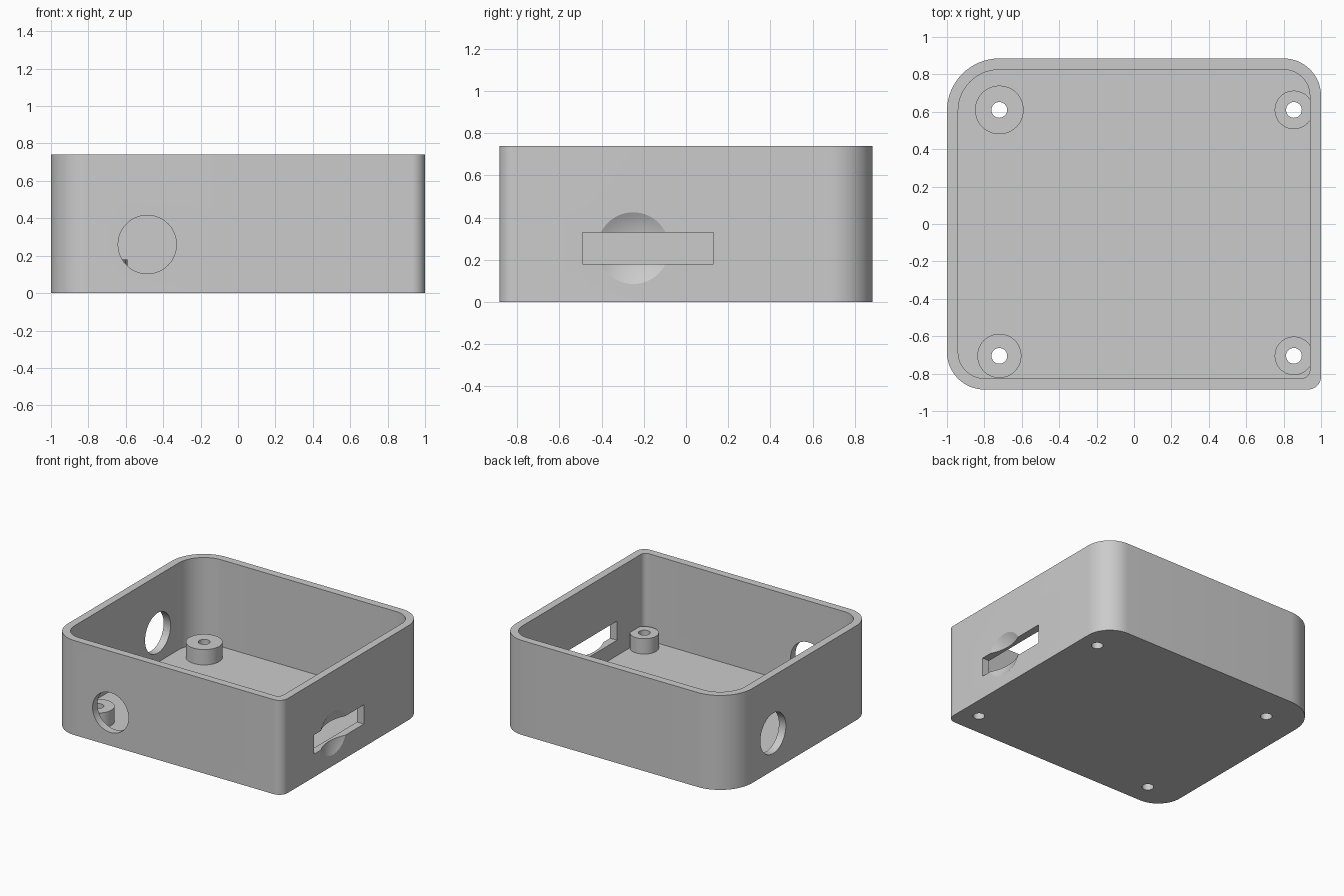
import bpy, bmesh, math
from mathutils import Matrix, Vector

default = bpy.data.objects.get("Cube")
if default:
    bpy.data.objects.remove(default, do_unlink=True)

HX, HY, HEIGHT = 1.0, 0.885, 0.74
WALL, FLOOR, POST_TOP = 0.06, 0.06, 0.18

grey = bpy.data.materials.new("light_grey")
grey.use_nodes = True
grey.diffuse_color = (0.6, 0.6, 0.6, 1)
grey.node_tree.nodes["Principled BSDF"].inputs["Base Color"].default_value = (0.6, 0.6, 0.6, 1)


def make(name, bm):
    bmesh.ops.recalc_face_normals(bm, faces=bm.faces[:])
    mesh = bpy.data.meshes.new(name)
    bm.to_mesh(mesh)
    bm.free()
    mesh.materials.append(grey)
    obj = bpy.data.objects.new(name, mesh)
    bpy.context.collection.objects.link(obj)
    return obj


def rounded_prism(name, hx, hy, radii, z0, z1, steps=16):
    """Rounded rectangle; radii run counter-clockwise from the +x +y corner."""
    bm = bmesh.new()
    verts = []
    for i, r in enumerate(radii):
        sx = 1 if i in (0, 3) else -1
        sy = 1 if i < 2 else -1
        for k in range(steps + 1):
            a = math.pi / 2 * (i + k / steps)
            verts.append(bm.verts.new((sx * (hx - r) + r * math.cos(a),
                                       sy * (hy - r) + r * math.sin(a), z0)))
    base = bm.faces.new(verts)
    top = bmesh.ops.extrude_face_region(bm, geom=[base])
    moved = [g for g in top["geom"] if isinstance(g, bmesh.types.BMVert)]
    bmesh.ops.translate(bm, verts=moved, vec=(0, 0, z1 - z0))
    return make(name, bm)


def cylinder(name, centre, radius, depth, axis="Z"):
    turn = {"Z": Matrix(), "X": Matrix.Rotation(math.pi / 2, 4, "Y"),
            "Y": Matrix.Rotation(math.pi / 2, 4, "X")}[axis]
    bm = bmesh.new()
    bmesh.ops.create_cone(bm, cap_ends=True, segments=48, radius1=radius, radius2=radius,
                          depth=depth, matrix=Matrix.Translation(centre) @ turn)
    return make(name, bm)


def combine(target, tool, operation):
    """Apply a boolean to the target and discard the tool."""
    mod = target.modifiers.new(operation, "BOOLEAN")
    mod.operation, mod.object, mod.solver = operation, tool, "EXACT"
    graph = bpy.context.evaluated_depsgraph_get()
    graph.update()
    result = bpy.data.meshes.new_from_object(target.evaluated_get(graph))
    target.modifiers.clear()
    target.data = result
    bpy.data.objects.remove(tool, do_unlink=True)


# Open-topped case with a different radius at each corner
radii = (0.2, 0.28, 0.2, 0.07)
case = rounded_prism("enclosure_case", HX, HY, radii, 0, HEIGHT)
inner = [max(r - WALL, 0.045) for r in radii]
combine(case, rounded_prism("cavity", HX - WALL, HY - WALL, inner, FLOOR, HEIGHT + 0.2), "DIFFERENCE")

# Standoffs with screw holes through the floor
posts = [(-0.72, 0.61, 0.13), (0.855, 0.61, 0.103),
         (-0.72, -0.705, 0.118), (0.855, -0.705, 0.103)]
for x, y, r in posts:
    z0 = FLOOR / 2
    combine(case, cylinder("post", (x, y, (z0 + POST_TOP) / 2), r, POST_TOP - z0), "UNION")
for x, y, r in posts:
    combine(case, cylinder("screw_hole", (x, y, 0.1), 0.042, 0.5), "DIFFERENCE")

# Round openings in the front and side walls
combine(case, cylinder("front_port", (-0.485, -HY, 0.26), 0.156, 0.2, "Y"), "DIFFERENCE")
combine(case, cylinder("side_port", (-HX, 0.35, 0.29), 0.158, 0.2, "X"), "DIFFERENCE")

# Shallow finger dish, then the rectangular slot through it
rim, depth = 0.17, 0.045
ball = (rim ** 2 + depth ** 2) / (2 * depth)
bm = bmesh.new()
bmesh.ops.create_uvsphere(bm, u_segments=96, v_segments=48, radius=ball,
                          matrix=Matrix.Translation((HX + ball - depth, -0.25, 0.255))
                          @ Matrix.Rotation(math.pi / 2, 4, "Y"))
combine(case, make("dish", bm), "DIFFERENCE")

bm = bmesh.new()
bmesh.ops.create_cube(bm, size=1, matrix=Matrix.Translation((HX, -0.18, 0.255))
                      @ Matrix.Diagonal((0.2, 0.62, 0.15, 1)))
combine(case, make("slot", bm), "DIFFERENCE")

# Smooth corners, sharp rims
bpy.ops.object.select_all(action="DESELECT")
case.select_set(True)
bpy.context.view_layer.objects.active = case
bpy.ops.object.shade_smooth_by_angle(angle=math.radians(20))
